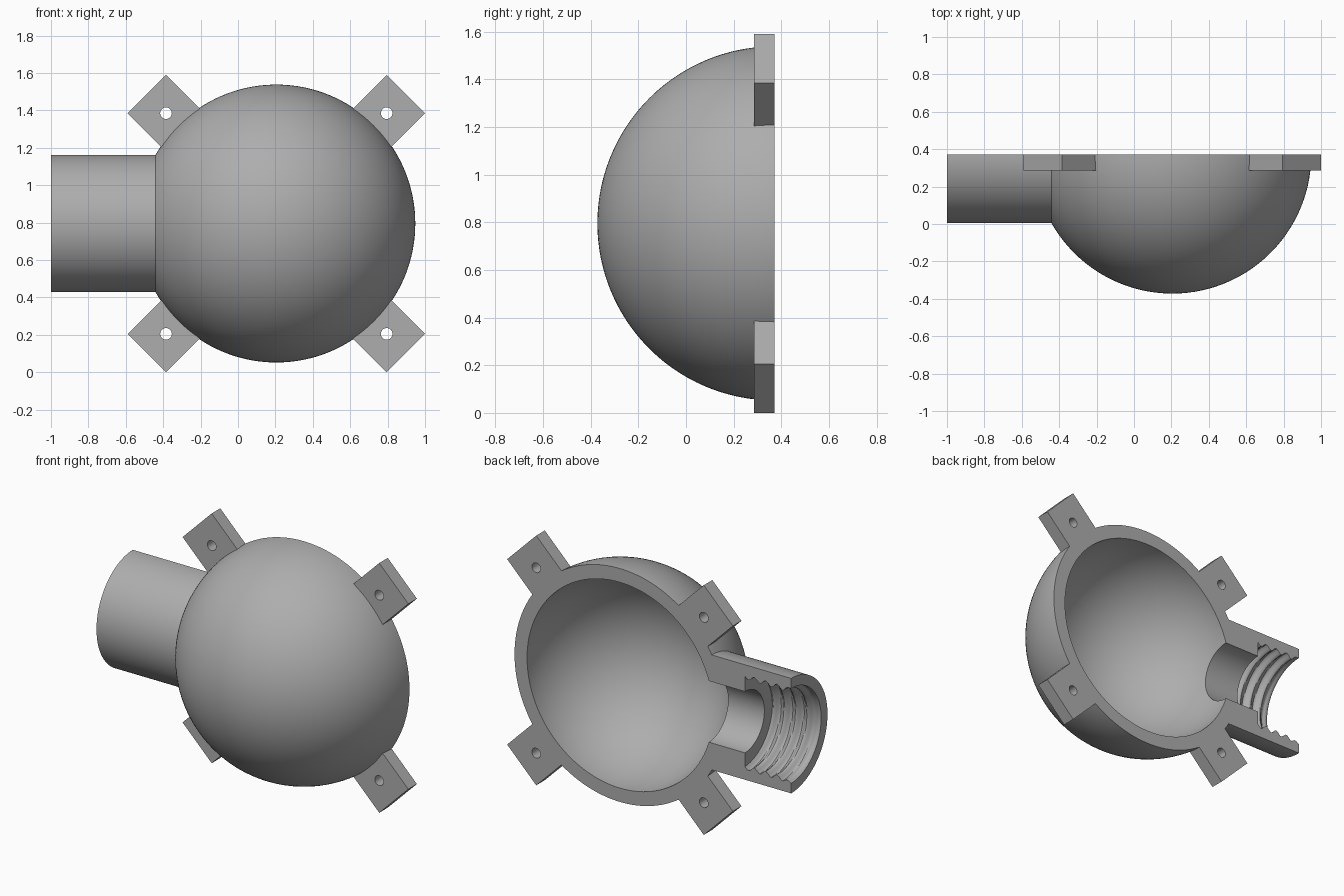
import bpy, bmesh
from math import sin, cos, pi, sqrt, asin, radians

cube = bpy.data.objects.get("Cube")
if cube:
    bpy.data.objects.remove(cube)

grey = bpy.data.materials.new("plain grey")
grey.use_nodes = True
COLOUR = (0.42, 0.42, 0.42, 1)
grey.diffuse_color = COLOUR
grey.node_tree.nodes["Principled BSDF"].inputs["Base Color"].default_value = COLOUR

# Main dimensions
CX, BACK, CZ = 0.205, 0.371, 0.795      # sphere centre, on the flat back plane
R_OUT, R_IN = 0.743, 0.655
NECK_R, BORE_R, THREAD_R = 0.366, 0.195, 0.288
NECK_END, STEP_X = -1.0, -0.675
PITCH, DEPTH = 0.08, 0.014


def loft(name, sections, closed):
    """Skin a row of closed cross-sections; cap both ends when it is open."""
    bm = bmesh.new()
    rings = [[bm.verts.new(p) for p in s] for s in sections]
    pairs = list(zip(rings, rings[1:]))
    if closed:
        pairs.append((rings[-1], rings[0]))
    else:
        bm.faces.new(rings[0])
        bm.faces.new(rings[-1])
    for a, b in pairs:
        for i in range(len(a)):
            j = (i + 1) % len(a)
            bm.faces.new((a[i], a[j], b[j], b[i]))
    bmesh.ops.remove_doubles(bm, verts=bm.verts, dist=1e-5)
    bmesh.ops.recalc_face_normals(bm, faces=bm.faces)
    mesh = bpy.data.meshes.new(name)
    bm.to_mesh(mesh)
    bm.free()
    mesh.materials.append(grey)
    obj = bpy.data.objects.new(name, mesh)
    bpy.context.collection.objects.link(obj)
    bpy.ops.object.select_all(action='DESELECT')
    obj.select_set(True)
    bpy.context.view_layer.objects.active = obj
    bpy.ops.object.shade_smooth_by_angle(angle=radians(30))
    return obj


def arc(radius, start_r, steps=56):
    """Sphere profile from the neck side (at height start_r) to the far pole."""
    first = pi - asin(start_r / radius)
    angles = [first * (1 - i / steps) for i in range(steps + 1)]
    return [(CX + radius * cos(a), radius * sin(a)) for a in angles]


def thread(turn):
    """Rounded helical thread from the inner step out to a plain mouth."""
    points, steps = [], 44
    for i in range(steps + 1):
        x = STEP_X + (NECK_END - STEP_X) * i / steps
        wave = cos(2 * pi * (x / PITCH) + turn)
        fade = min(1, (x - NECK_END) / 0.05)
        points.append((x, THREAD_R + DEPTH * (1 - fade) + DEPTH * wave * fade))
    return points


# Half shell: hollow hemisphere and threaded neck in one half revolution
def shell_section(turn):
    profile = [(NECK_END, NECK_R)] + arc(R_OUT, NECK_R)
    profile += arc(R_IN, BORE_R)[::-1] + [(STEP_X, BORE_R)] + thread(turn)
    return [(x, BACK - r * cos(turn), CZ + r * sin(turn)) for x, r in profile]


SEGMENTS = 96
loft("half_shell",
     [shell_section(pi * (i / SEGMENTS - 0.5)) for i in range(SEGMENTS + 1)], False)


# Mounting lugs: diamond blocks with a round screw hole
def lug(name, x, z, half_diagonal=0.205, hole=0.031, front=0.285, sides=32):
    sections = []
    for i in range(sides):
        a = 2 * pi * i / sides
        c, s = cos(a), sin(a)
        edge = half_diagonal / (abs(c) + abs(s))
        sections.append([(x + r * c, y, z + r * s) for r, y in
                         ((edge, front), (edge, BACK), (hole, BACK), (hole, front))])
    return loft(name, sections, True)


for side, sx in (("left", 1), ("right", -1)):
    for level, sz in (("upper", 1), ("lower", -1)):
        lug(f"{level}_{side}_lug", CX + sx * 0.59, CZ + sz * 0.59)
